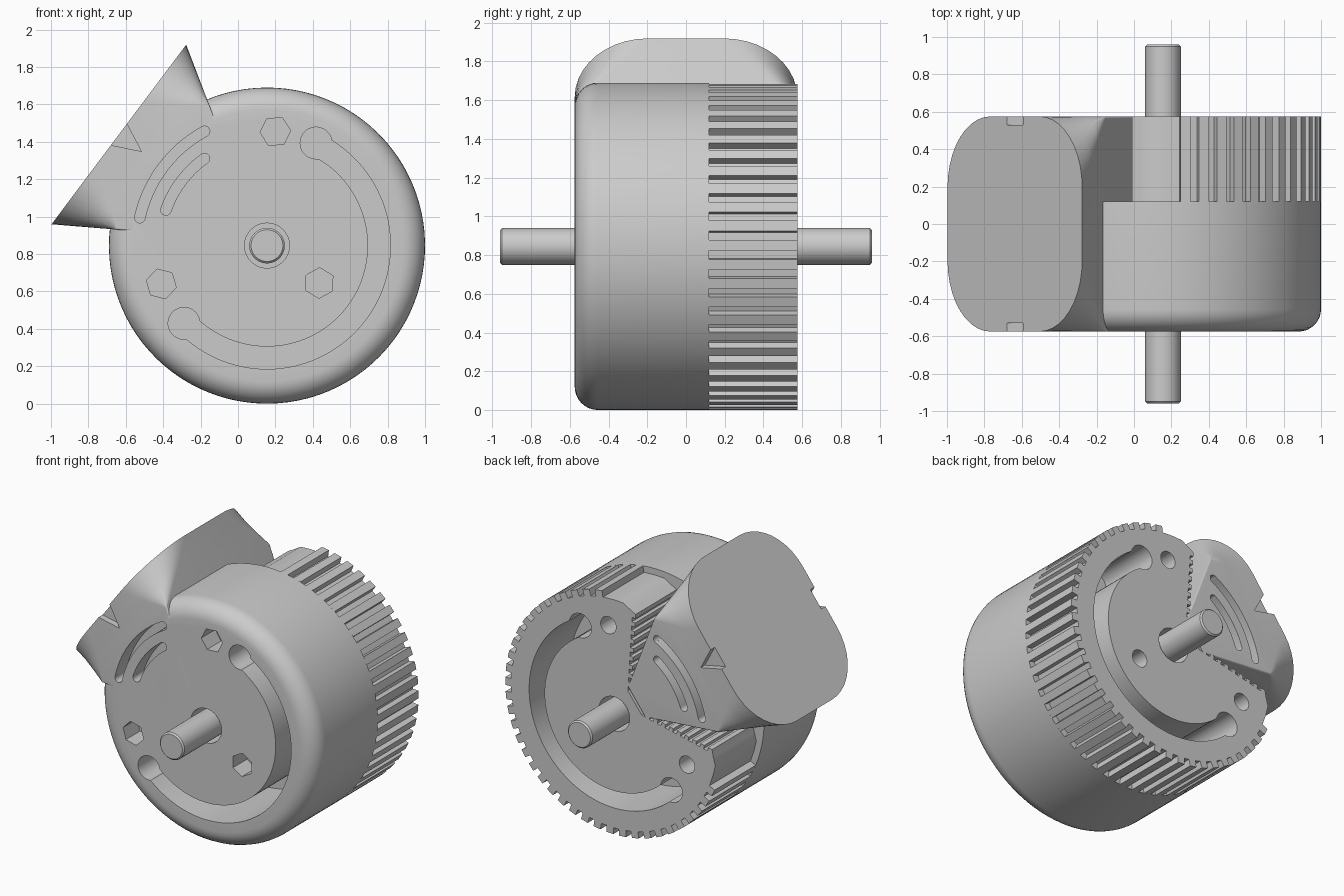
import bpy, bmesh
from math import sin, cos, pi, radians

if "Cube" in bpy.data.objects:
    bpy.data.objects.remove(bpy.data.objects["Cube"])

CX, CZ, R = 0.155, 0.845, 0.845      # drum axis and radius
FRONT, SEAM, BACK = -0.575, 0.12, 0.575

grey = bpy.data.materials.new("plain grey")
grey.use_nodes = True
grey.diffuse_color = (0.6, 0.6, 0.6, 1)
grey.node_tree.nodes["Principled BSDF"].inputs["Base Color"].default_value = (0.6, 0.6, 0.6, 1)


# u runs from the axis out through the duct, v runs across it, y along the axis
def place(u, v, y):
    return (CX - 0.8 * u + 0.6 * v, y, CZ + 0.6 * u + 0.8 * v)


def polar(r, deg):
    return r * cos(radians(deg)), r * sin(radians(deg))


def local(x, z):
    dx, dz = x - CX, z - CZ
    return -0.8 * dx + 0.6 * dz, 0.6 * dx + 0.8 * dz


def loft(name, rings):
    """Skin a closed solid through rings of (u, v, y) points."""
    bm = bmesh.new()
    loops = [[bm.verts.new(place(*p)) for p in ring] for ring in rings]
    n = len(loops[0])
    for a, b in zip(loops, loops[1:]):
        for i in range(n):
            j = (i + 1) % n
            bm.faces.new((a[i], a[j], b[j], b[i]))
    bm.faces.new(loops[0])
    bm.faces.new(loops[-1])
    bmesh.ops.recalc_face_normals(bm, faces=bm.faces)
    mesh = bpy.data.meshes.new(name)
    bm.to_mesh(mesh)
    bm.free()
    mesh.materials.append(grey)
    obj = bpy.data.objects.new(name, mesh)
    bpy.context.collection.objects.link(obj)
    return obj


def prism(name, outline, y0, y1):
    return loft(name, [[(u, v, y) for u, v in outline] for y in (y0, y1)])


def circle(r, n, centre=(0, 0), turn=0):
    return [(centre[0] + r * cos(2 * pi * i / n + turn),
             centre[1] + r * sin(2 * pi * i / n + turn)) for i in range(n)]


def lathe(name, profile, n):
    return loft(name, [[(u, v, y) for u, v in circle(r, n)] for r, y in profile])


def band(r, half, start, end, n=40):
    angles = [start + (end - start) * i / n for i in range(n + 1)]
    return ([polar(r + half, a) for a in angles] +
            [polar(r - half, a) for a in reversed(angles)])


def cut(targets, outline, y0, y1):
    cutter = prism("cutter", outline, y0, y1)
    cutter.hide_render = True
    for obj in targets:
        mod = obj.modifiers.new("cut", "BOOLEAN")
        mod.operation = "DIFFERENCE"
        mod.solver = "EXACT"
        mod.object = cutter
        bpy.context.view_layer.objects.active = obj
        bpy.ops.object.modifier_apply(modifier=mod.name)
    bpy.data.objects.remove(cutter)


# Front drum with rounded front rim
F = 0.12
rim = [(R - F + F * sin(t * pi / 16), FRONT + F - F * cos(t * pi / 16)) for t in range(9)]
front_drum = lathe("front_drum", rim + [(R, SEAM)], 96)

# Rear drum: ribbed rim with a toothed V gap facing the duct
TEETH, FIRST, ROOT = 36, 58, 0.8
pitch = (360 - 2 * FIRST) / TEETH
edge = []
steps = 9
for i in range(steps):
    for k, depth in ((0, 0), (0.5, 0), (0.5, 0.025), (1, 0.025)):
        t = (i + k) / steps
        edge.append((0.2 + 0.36 * t + depth * 0.75, 0.09 + 0.42 * t - depth * 0.65))
outline = edge + [polar(0.775, 44), polar(ROOT, 48), polar(ROOT, 53)]
for i in range(TEETH):
    a = FIRST + i * pitch
    outline += [polar(r, a + k * pitch) for r, k in
                ((ROOT, 0.0), (ROOT, 0.21), (R, 0.23), (R, 0.77), (ROOT, 0.79))]
outline += [polar(ROOT, -a) for a in (FIRST, 53, 48)] + [polar(0.775, -44)]
outline += [(u, -v) for u, v in reversed(edge)]
rear_drum = prism("rear_drum", outline, SEAM, BACK)


# Duct: wedge from near the axis flaring into a rounded mouth
def section(u, half_v, radius, n=10):
    ring = []
    for q, (sv, sy) in enumerate(((1, 1), (-1, 1), (-1, -1), (1, -1))):
        for i in range(n + 1):
            a = (q + i / n) * pi / 2
            ring.append((u, sv * (half_v - radius) + radius * cos(a),
                         sy * (BACK - radius) + radius * sin(a)))
    return ring


duct = loft("duct", [section(u, 0.6 - (0.99 - u) * 0.63, r) for u, r in
                     ((0.22, 0.01), (0.7, 0.01), (0.8, 0.15), (0.9, 0.28), (0.99, 0.38))])

# Shaft with chamfered ends
shaft = lathe("shaft", [(0.085, -0.96), (0.095, -0.95), (0.095, 0.95), (0.085, 0.96)], 48)

# Long curved slot with round ends, in both halves
slot_ends = (78.7, 280)
for target, y0, y1 in ((front_drum, -0.6, 0.05), (rear_drum, 0.1, 0.6)):
    cut([target], band(0.6, 0.06, *slot_ends, n=64), y0, y1)
    for a in slot_ends:
        cut([target], circle(0.085, 32, polar(0.608, a)), y0, y1)

# Bolt holes: hexagonal pockets in front, round holes behind
for i, (x, z) in enumerate(((0.2, 1.455), (-0.41, 0.64), (0.435, 0.645))):
    cut([front_drum], circle(0.082, 6, local(x, z), 0.35 + i * 0.3), -0.6, -0.42)
    cut([rear_drum], circle(0.06, 32, local(x, z)), 0.2, 0.6)

# Shaft bore
cut([front_drum], circle(0.12, 48), -0.6, -0.4)
cut([rear_drum], circle(0.12, 48), 0.2, 0.6)

# Curved vents on the wedge, front and back
for r, span in ((0.696, 24.5), (0.573, 17.5)):
    vent = band(r, 0.028, -span, span, 24)
    tips = [circle(0.028, 16, polar(r, s * span)) for s in (1, -1)]
    for shape in [vent] + tips:
        cut([front_drum, duct], shape, -0.6, -0.45)
        cut([duct], shape, 0.45, 0.6)

# Small V notches on the mouth edges
notch = [(1.02, 0.085), (0.84, 0), (1.02, -0.085)]
cut([duct], notch, -0.6, -0.53)
cut([duct], notch, 0.53, 0.6)

# Smooth the round surfaces, keep edges crisp
bpy.ops.object.select_all(action="DESELECT")
for obj in (front_drum, rear_drum, duct, shaft):
    obj.select_set(True)
    bpy.context.view_layer.objects.active = obj
bpy.ops.object.shade_smooth_by_angle(angle=radians(30))
